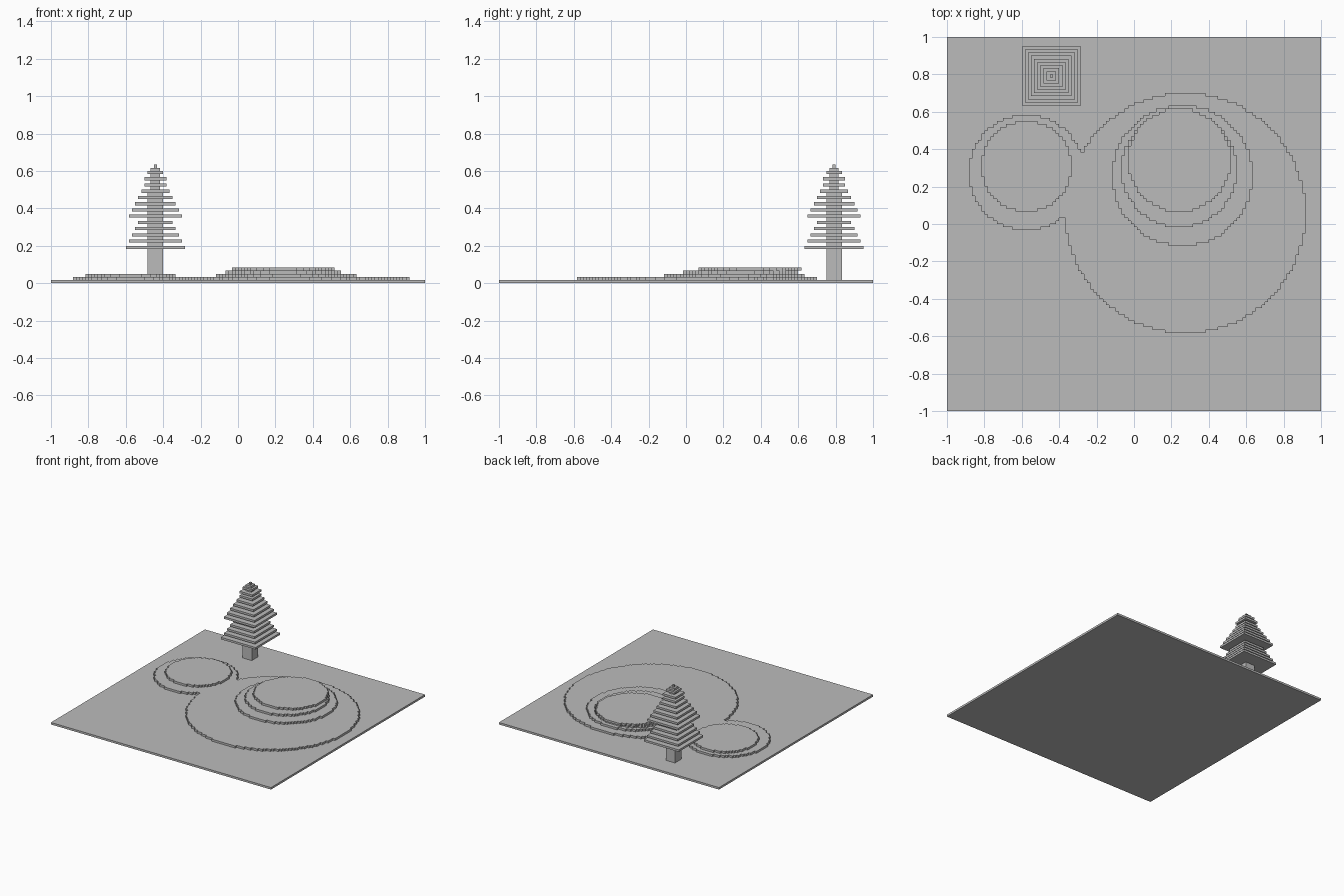
import bpy
import bmesh
from mathutils import Matrix, Vector

U = 1 / 60  # edge of one block

if "Cube" in bpy.data.objects:
    bpy.data.objects.remove(bpy.data.objects["Cube"], do_unlink=True)

grey = bpy.data.materials.new("plain grey")
grey.use_nodes = True
colour = (0.5, 0.5, 0.5, 1)
grey.diffuse_color = colour
grey.node_tree.nodes["Principled BSDF"].inputs["Base Color"].default_value = colour


def finish(name, bm):
    """Scale from blocks to units and add the object to the scene."""
    bmesh.ops.recalc_face_normals(bm, faces=bm.faces[:])
    bmesh.ops.scale(bm, vec=(U, U, U), verts=bm.verts[:])
    mesh = bpy.data.meshes.new(name)
    bm.to_mesh(mesh)
    bm.free()
    mesh.materials.append(grey)
    obj = bpy.data.objects.new(name, mesh)
    bpy.context.collection.objects.link(obj)


def slab(name, cx, cy, width, bottom, top):
    """Square block standing between two levels."""
    bm = bmesh.new()
    place = Matrix.Translation((cx, cy, (bottom + top) / 2))
    size = Matrix.Diagonal((width, width, top - bottom, 1))
    bmesh.ops.create_cube(bm, size=1, matrix=place @ size)
    finish(name, bm)


def terrace(name, level, discs):
    """One-block-high union of stepped discs (centre x, centre y, diameter)."""
    cells = set()
    for cx, cy, diameter in discs:
        r = diameter // 2
        for dx in range(-r, r + 1):
            for dy in range(-r, r + 1):
                if dx * dx + dy * dy <= (diameter / 2) ** 2:
                    cells.add((cx + dx, cy + dy))
    bm = bmesh.new()
    corners = {}

    def corner(x, y):
        if (x, y) not in corners:
            corners[x, y] = bm.verts.new((x, y, level))
        return corners[x, y]

    h = 0.5
    for x, y in sorted(cells):
        bm.faces.new([corner(x + i, y + j)
                      for i, j in ((-h, -h), (h, -h), (h, h), (-h, h))])
    # merge the cells into one stepped outline, then raise it
    bmesh.ops.dissolve_limit(bm, angle_limit=0.01, verts=bm.verts[:], edges=bm.edges[:])
    raised = bmesh.ops.extrude_face_region(bm, geom=bm.faces[:], use_keep_orig=True)
    verts = [g for g in raised["geom"] if isinstance(g, bmesh.types.BMVert)]
    bmesh.ops.translate(bm, vec=Vector((0, 0, 1)), verts=verts)
    finish(name, bm)


# ground and hills
slab("ground", 0, 0, 120, 0, 1)
terrace("low_hills", 1, [(16.5, 3.5, 77), (-34.5, 16.5, 37)])
terrace("small_hill_top", 2, [(-34.5, 18.5, 29)])
terrace("large_hill_lower_step", 2, [(15.5, 15.5, 45)])
terrace("large_hill_middle_step", 3, [(14.5, 17.5, 37)])
terrace("large_hill_top", 4, [(14.5, 20.5, 33)])

# tree: trunk, then branch layers with one-block gaps
TREE = (-26.5, 47.5)
slab("trunk", *TREE, 5, 1, 29)
slab("upper_trunk", *TREE, 3, 29, 35)
widths = [19, 17, 15, 13, 11, 17, 15, 13, 11, 9, 7, 7, 5]
for i, width in enumerate(widths):
    z = 11 + 2 * i
    slab(f"branch_layer_{i + 1}", *TREE, width, z, z + 1)
slab("tree_tip_base", *TREE, 3, 36, 37)
slab("tree_tip", *TREE, 1, 37, 38)
